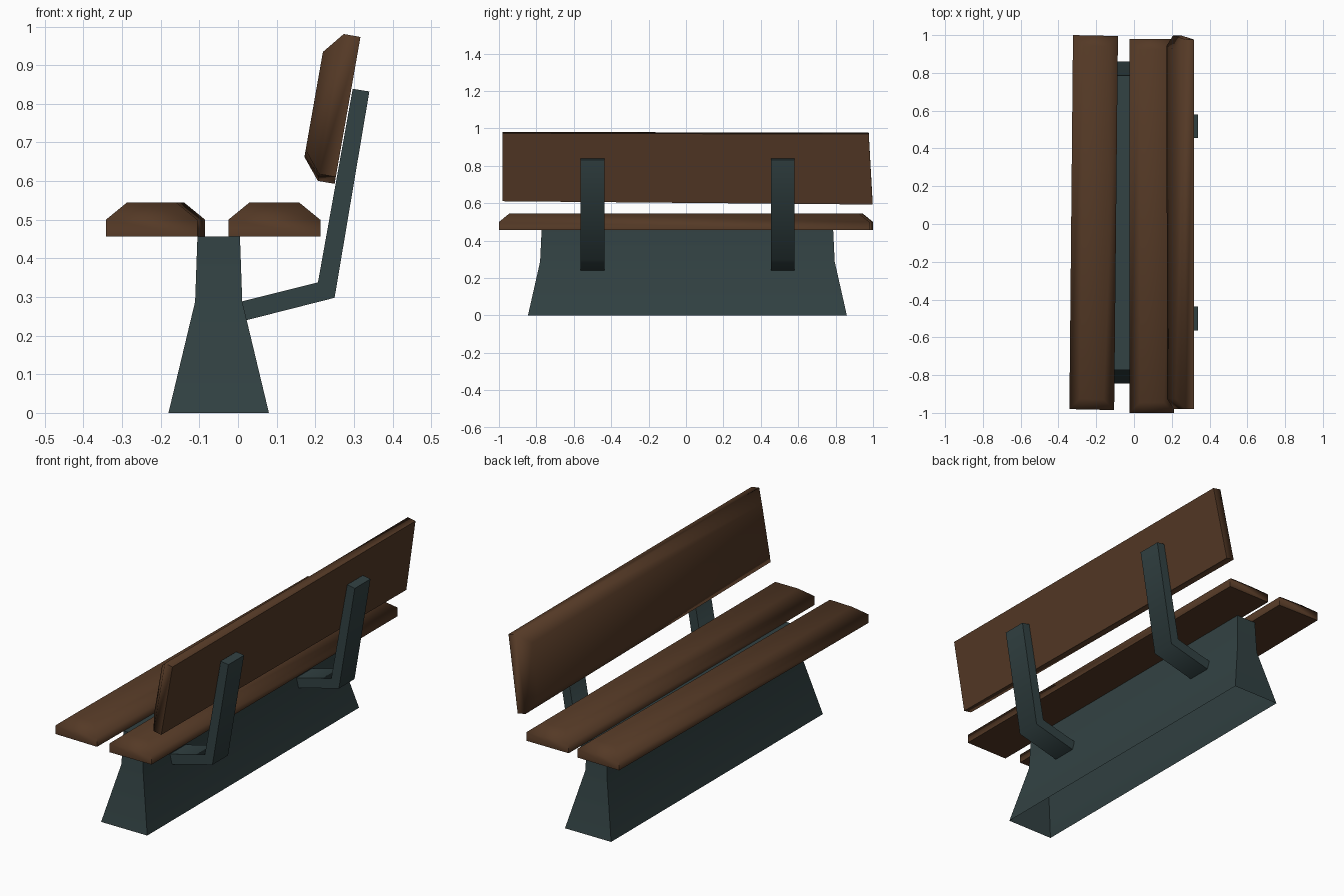
import bpy, bmesh, math
from mathutils import Vector

if "Cube" in bpy.data.objects:
    bpy.data.objects.remove(bpy.data.objects["Cube"])


def material(name, rgb):
    m = bpy.data.materials.new(name)
    m.diffuse_color = (*rgb, 1)
    m.use_nodes = True
    m.node_tree.nodes["Principled BSDF"].inputs["Base Color"].default_value = m.diffuse_color
    return m


WOOD = material("brown wood", (0.089, 0.041, 0.019))
METAL = material("dark teal", (0.032, 0.054, 0.056))


def finish(name, bm, mat, angle):
    bmesh.ops.recalc_face_normals(bm, faces=bm.faces[:])
    me = bpy.data.meshes.new(name)
    bm.to_mesh(me)
    bm.free()
    me.materials.append(mat)
    ob = bpy.data.objects.new(name, me)
    bpy.context.collection.objects.link(ob)
    bpy.ops.object.select_all(action='DESELECT')
    ob.select_set(True)
    bpy.context.view_layer.objects.active = ob
    bpy.ops.object.shade_smooth_by_angle(angle=math.radians(angle))
    return ob


def loft(rings, cap_start=True, cap_end=True):
    """Skin a list of closed rings that share a point count."""
    bm = bmesh.new()
    vs = [[bm.verts.new(p) for p in r] for r in rings]
    n = len(vs[0])
    for a, b in zip(vs, vs[1:]):
        for i in range(n):
            j = (i + 1) % n
            bm.faces.new((a[i], a[j], b[j], b[i]))
    if cap_start:
        bm.faces.new(vs[0])
    if cap_end:
        bm.faces.new(vs[-1])
    return bm


def plank(name, quad, origin, across, out):
    """Board with a chamfered face; quad holds (y, v) corners, counter-clockwise."""
    rim, thick, inset = 0.044, 0.089, 0.055
    signs = ((1, 1), (-1, 1), (-1, -1), (1, -1))
    rings = []
    for w, d in ((0, 0), (rim, 0), (thick, inset)):
        rings.append([origin + Vector((0, y + sy * d, 0)) + across * (v + sv * d) + out * w
                      for (y, v), (sy, sv) in zip(quad, signs)])
    finish(name, loft(rings), WOOD, 60)


# Seat boards, slightly uneven
X, Z = Vector((1, 0, 0)), Vector((0, 0, 1))
seat_origin = Vector((0, 0, 0.456))
plank("front_seat_board",
      ((-0.98, -0.342), (1.0, -0.323), (0.995, -0.085), (-0.985, -0.105)),
      seat_origin, X, Z)
plank("rear_seat_board",
      ((-1.0, -0.025), (0.98, -0.025), (0.98, 0.213), (-1.0, 0.213)),
      seat_origin, X, Z)

# Leaning backrest board
lean = math.radians(10)
up = Vector((math.sin(lean), 0, math.cos(lean)))
out = Vector((-math.cos(lean), 0, math.sin(lean)))
plank("backrest_board",
      ((-0.98, 0.018), (0.998, 0.0), (0.977, 0.383), (-0.98, 0.386)),
      Vector((0.25, 0, 0.593)), up, out)

# Flared hollow base, open underneath
base = []
for z, x0, x1, y0, y1 in ((0, -0.18, 0.08, -0.845, 0.86),
                          (0.288, -0.111, 0.011, -0.78, 0.795),
                          (0.456, -0.105, 0.005, -0.772, 0.787)):
    base.append([(x0, y0, z), (x1, y0, z), (x1, y1, z), (x0, y1, z)])
finish("base", loft(base, cap_start=False), METAL, 30)

# Bent backrest brackets
path = (((0.008, 0.288), (0.018, 0.239)),
        ((0.207, 0.338), (0.25, 0.298)),
        ((0.297, 0.839), (0.34, 0.832)))
for name, y in (("left_bracket", -0.5), ("right_bracket", 0.518)):
    h = 0.063
    rings = [[(a[0], y - h, a[1]), (b[0], y - h, b[1]),
              (b[0], y + h, b[1]), (a[0], y + h, a[1])] for a, b in path]
    finish(name, loft(rings), METAL, 75)
